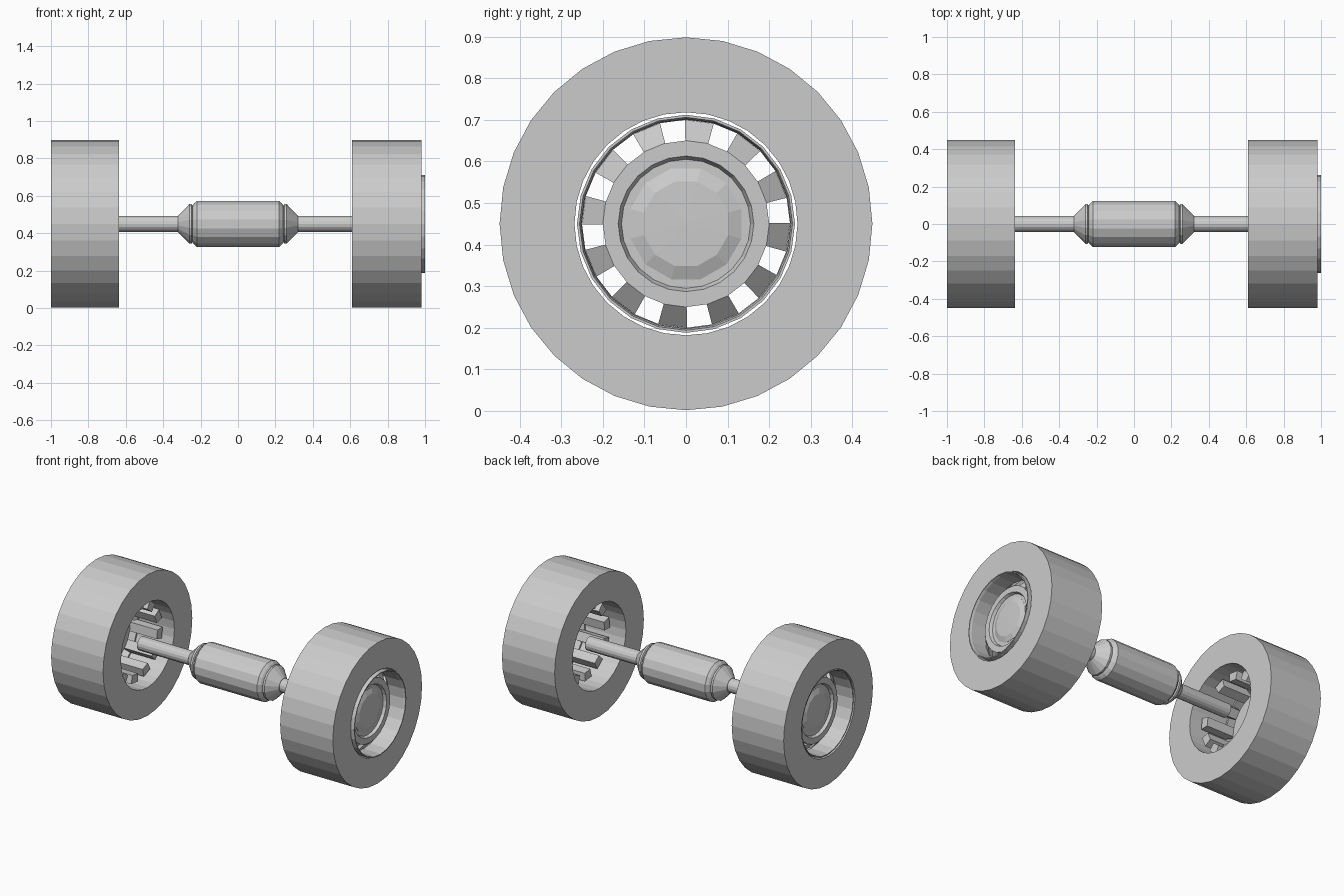
import bpy, bmesh, math
from mathutils import Matrix

if "Cube" in bpy.data.objects:
    bpy.data.objects.remove(bpy.data.objects["Cube"], do_unlink=True)

AXLE_Z = 0.45
GREY = (0.6, 0.6, 0.6, 1)
grey = bpy.data.materials.new("plain_grey")
grey.use_nodes = True
grey.diffuse_color = GREY
grey.node_tree.nodes["Principled BSDF"].inputs["Base Color"].default_value = GREY


def finish(bm, name, side):
    """Mirror to the chosen side, lift to axle height and store as an object."""
    bmesh.ops.remove_doubles(bm, verts=bm.verts, dist=1e-5)
    if side < 0:
        bm.transform(Matrix.Diagonal((-1, 1, 1, 1)))
    bmesh.ops.recalc_face_normals(bm, faces=bm.faces)
    mesh = bpy.data.meshes.new(name)
    bm.to_mesh(mesh)
    bm.free()
    mesh.materials.append(grey)
    ob = bpy.data.objects.new(name, mesh)
    ob.location.z = AXLE_Z
    bpy.context.collection.objects.link(ob)
    return ob


def lathe(name, profile, sides, side=1, closed=False, turn=0.0):
    """Spin (x, radius) points around the x axis."""
    bm = bmesh.new()
    rot = Matrix.Rotation(turn, 4, 'X')
    verts = [bm.verts.new(rot @ Matrix.Translation((x, 0, r)).translation) for x, r in profile]
    pairs = list(zip(verts, verts[1:]))
    if closed:
        pairs.append((verts[-1], verts[0]))
    edges = [bm.edges.new(p) for p in pairs]
    bmesh.ops.spin(bm, geom=verts + edges, axis=(1, 0, 0), cent=(0, 0, 0),
                   angle=math.tau, steps=sides, use_merge=True)
    return finish(bm, name, side)


def spoke_fingers(name, shift, side):
    """Ring of twelve sloped spokes that run back as bars inside the tyre."""
    bm = bmesh.new()
    half = math.radians(8)
    for i in range(12):
        mid = math.radians(22.5 + 30 * i)
        rings = []
        for r, front in ((0.198, 0.93), (0.25, 0.885)):
            for x in (front + shift, 0.71 + shift):
                rings.append([bm.verts.new((x, r * math.cos(a), r * math.sin(a)))
                              for a in (mid - half, mid + half)])
        inner_f, inner_b, outer_f, outer_b = rings
        loop = [inner_f, outer_f, outer_b, inner_b]
        for p, q in zip(loop, loop[1:] + loop[:1]):
            bm.faces.new((p[0], q[0], q[1], p[1]))
        for k in (0, 1):
            bm.faces.new([pair[k] for pair in loop])
    return finish(bm, name, side)


# Wheels: tyre, thin rim, spokes, hub and cap on each side
for label, side, x_in, x_out, shift in (("left", 1, 0.61, 0.98, 0.0),
                                        ("right", -1, 0.635, 1.0, -0.005)):
    lathe(label + "_tyre", [(x_in, 0.268), (x_in, 0.448), (x_out, 0.448), (x_out, 0.268)],
          32, side, closed=True)
    rim = [(0.885, 0.25), (0.885, 0.262), (1.0, 0.262), (1.0, 0.256), (0.985, 0.252)]
    lathe(label + "_rim", [(x + shift, r) for x, r in rim], 24, side, closed=True)
    spoke_fingers(label + "_spokes", shift, side)
    hub = [(0.9, 0), (0.9, 0.2), (0.93, 0.2), (0.93, 0.163), (0.912, 0.155), (0.912, 0)]
    lathe(label + "_hub", [(x + shift, r) for x, r in hub], 24, side)
    cap = [(0.908, 0.138), (0.913, 0.138), (0.926, 0.105), (0.928, 0)]
    lathe(label + "_hub_cap", [(x + shift, r) for x, r in cap], 12, side,
          turn=math.radians(15))

# Axle shaft
lathe("axle_shaft", [(-0.68, 0), (-0.68, 0.043), (0.68, 0.043), (0.68, 0)], 16)

# Central housing with stepped collars and tapered ends
half = [(0.22, 0.125), (0.235, 0.112), (0.243, 0.1), (0.248, 0.108),
        (0.26, 0.108), (0.32, 0.045), (0.32, 0)]
housing = [(-x, r) for x, r in reversed(half)] + half
lathe("axle_housing", housing, 16, turn=math.radians(11.25))
